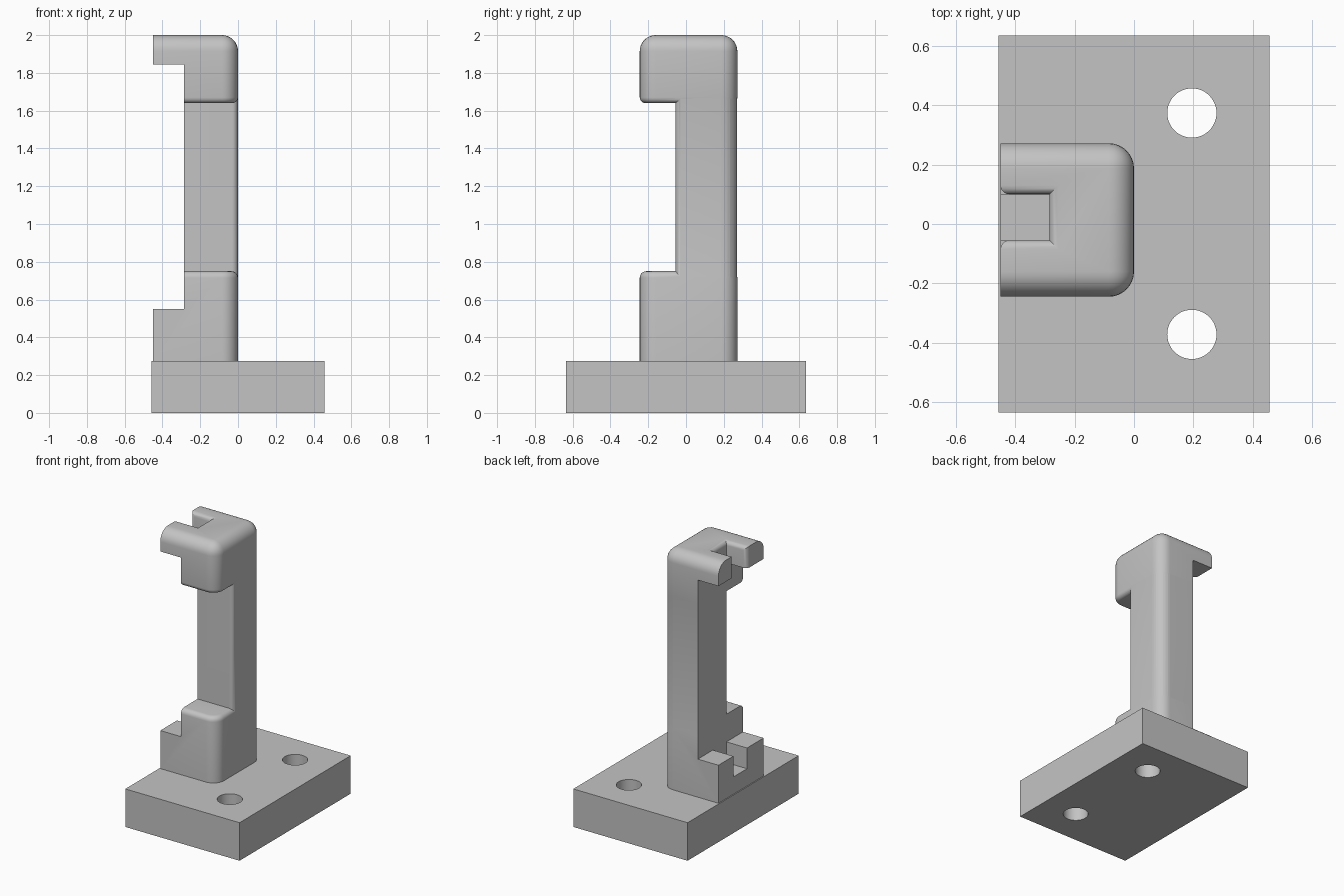
import bpy
import bmesh
from mathutils import Vector

if "Cube" in bpy.data.objects:
    bpy.data.objects.remove(bpy.data.objects["Cube"], do_unlink=True)

grey = bpy.data.materials.new("plain grey")
grey.use_nodes = True
grey.diffuse_color = (0.55, 0.55, 0.55, 1)
grey.node_tree.nodes["Principled BSDF"].inputs["Base Color"].default_value = (0.55, 0.55, 0.55, 1)


def to_object(name, bm):
    bmesh.ops.recalc_face_normals(bm, faces=bm.faces)
    mesh = bpy.data.meshes.new(name)
    bm.to_mesh(mesh)
    bm.free()
    mesh.materials.append(grey)
    obj = bpy.data.objects.new(name, mesh)
    bpy.context.collection.objects.link(obj)
    return obj


def fillet(bm, edges, radius, segments=8):
    bmesh.ops.bevel(bm, geom=edges, offset=radius, segments=segments,
                    profile=0.5, affect='EDGES', clamp_overlap=True)


def middle(edge):
    return (edge.verts[0].co + edge.verts[1].co) / 2


def block(name, low, high, rounds=(), lip=None):
    """Box with rounded edges, each edge named by its direction from the centre.
    lip = (height, radius) also rounds the outline at that height."""
    low, high = Vector(low), Vector(high)
    centre, half = (low + high) / 2, (high - low) / 2
    bm = bmesh.new()
    bmesh.ops.create_cube(bm, size=2)
    for v in bm.verts:
        v.co = centre + Vector(a * b for a, b in zip(v.co, half))
    for radius, directions in rounds:
        targets = [centre + Vector(a * b for a, b in zip(d, half)) for d in directions]
        edges = [e for e in bm.edges if any((middle(e) - t).length < 0.06 for t in targets)]
        fillet(bm, edges, radius)
    if lip:
        height, radius = lip
        edges = [e for e in bm.edges
                 if all(abs(v.co.z - height) < 1e-4 for v in e.verts)
                 and middle(e).x > low.x + 1e-3]
        fillet(bm, edges, radius, 5)
    return to_object(name, bm)


def combine(obj, tool, operation):
    mod = obj.modifiers.new("combine", 'BOOLEAN')
    mod.operation = operation
    mod.solver = 'EXACT'
    mod.object = tool
    bpy.context.view_layer.objects.active = obj
    bpy.ops.object.modifier_apply(modifier=mod.name)
    bpy.data.objects.remove(tool, do_unlink=True)


def smooth(obj):
    bpy.ops.object.select_all(action='DESELECT')
    obj.select_set(True)
    bpy.context.view_layer.objects.active = obj
    bpy.ops.object.shade_smooth_by_angle(angle=0.6)


TOP = 0.275        # upper face of the base
LEFT = -0.45       # tips of the arms
SHAFT = -0.285     # flat side of the column
FRONT, BACK = -0.245, 0.272
SLOT = (-0.055, 0.1)

# Base plate with two through holes
base = block("base_plate", (-0.457, -0.635, 0), (0.457, 0.635, TOP))
for y in (-0.372, 0.374):
    bm = bmesh.new()
    bmesh.ops.create_cone(bm, cap_ends=True, segments=48, radius1=0.083, radius2=0.083, depth=1)
    bmesh.ops.translate(bm, verts=bm.verts, vec=(0.195, y, 0.1))
    combine(base, to_object("hole_cutter", bm), 'DIFFERENCE')
smooth(base)

# Bracket: head, foot and a slightly inset column joined into one body
corners = [(1, 1, 0), (1, -1, 0)]
top_edges = [(0, 1, 1), (0, -1, 1), (1, 0, 1)]
body = block("bracket", (LEFT, FRONT, 1.64), (0, BACK, 2),
             [(0.085, corners + top_edges)], lip=(1.64, 0.03))
foot = block("foot", (LEFT, FRONT, TOP - 0.005), (0, BACK, 0.75),
             [(0.085, corners)], lip=(0.75, 0.035))
column = block("column", (SHAFT - 0.02, -0.055, 0.4), (-0.001, BACK - 0.001, 1.85),
               [(0.085, [(1, 1, 0)]), (0.03, [(1, -1, 0)])])
combine(body, column, 'UNION')
combine(body, foot, 'UNION')

# Gap between upper and lower arms, then the slot that splits them
combine(body, block("gap_cutter", (-1, -1, 0.55), (SHAFT, 1, 1.845)), 'DIFFERENCE')
combine(body, block("slot_cutter", (-1, SLOT[0], 0.4), (SHAFT, SLOT[1], 3)), 'DIFFERENCE')

# Soften the upper slot's rim and mouth
bm = bmesh.new()
bm.from_mesh(body.data)
bmesh.ops.remove_doubles(bm, verts=bm.verts, dist=1e-5)
rim = []
for e in bm.edges:
    m = middle(e)
    on_wall = any(all(abs(v.co.y - s) < 1e-3 for v in e.verts) for s in SLOT)
    at_end = all(abs(v.co.x - SHAFT) < 1e-3 for v in e.verts) and SLOT[0] < m.y < SLOT[1]
    at_top = all(abs(v.co.z - 2) < 1e-3 for v in e.verts)
    at_mouth = all(abs(v.co.x - LEFT) < 1e-3 for v in e.verts) and m.z > 1.86
    if (at_top and (on_wall or at_end)) or (at_mouth and on_wall):
        rim.append(e)
fillet(bm, rim, 0.03, 5)
bm.to_mesh(body.data)
bm.free()
smooth(body)
